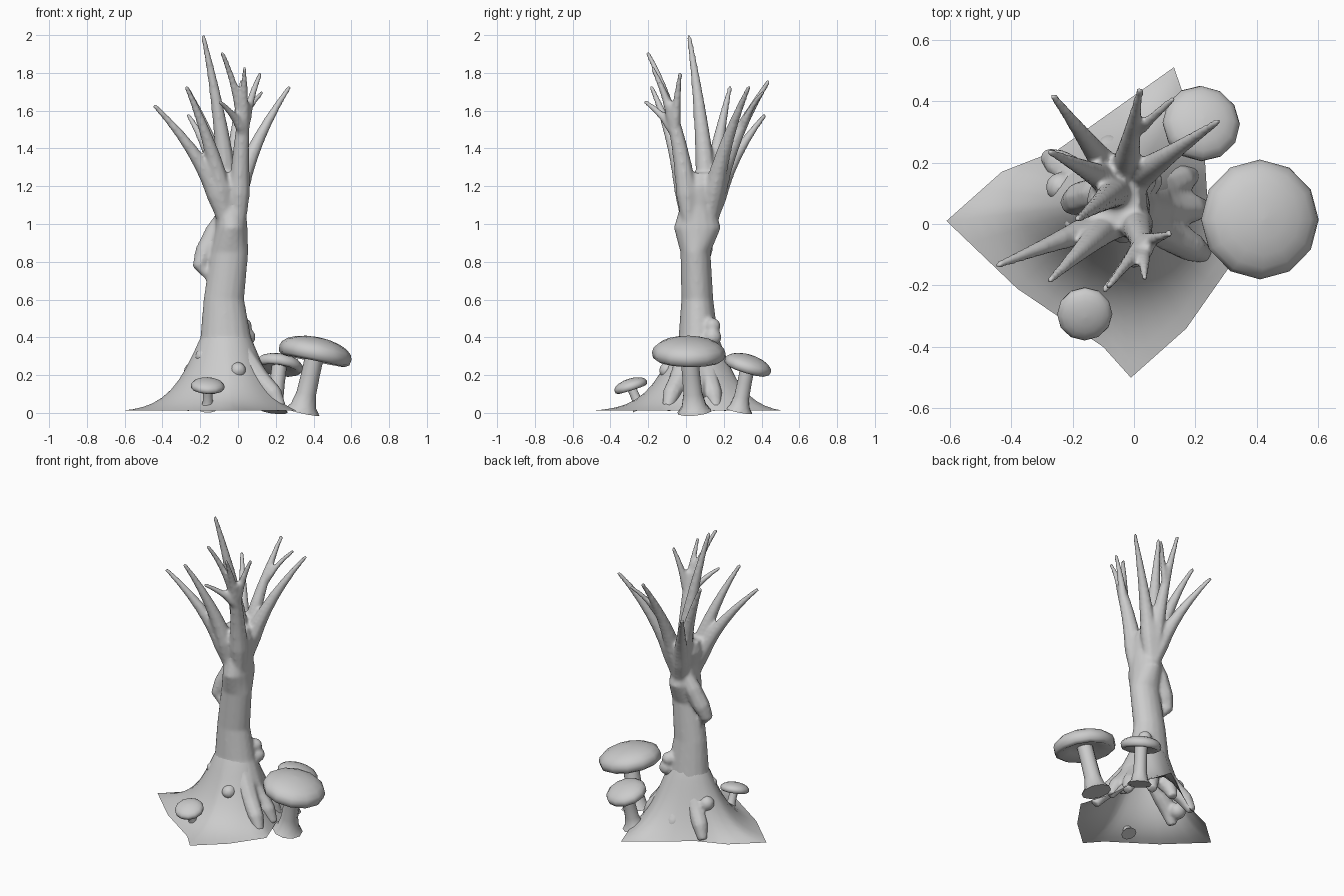
import bpy, bmesh, math
from mathutils import Vector

if "Cube" in bpy.data.objects:
    bpy.data.objects.remove(bpy.data.objects["Cube"])


def circle(n):
    return [Vector((math.cos(2 * math.pi * k / n), math.sin(2 * math.pi * k / n), 0)) for k in range(n)]


def loft(bm, rings, caps=True):
    """Skin a list of equal-length point rings."""
    vs = [[bm.verts.new(p) for p in ring] for ring in rings]
    n = len(vs[0])
    for a, b in zip(vs, vs[1:]):
        for i in range(n):
            bm.faces.new((a[i], a[(i + 1) % n], b[(i + 1) % n], b[i]))
    if caps:
        bm.faces.new(vs[0][::-1])
        bm.faces.new(vs[-1])


def tube(bm, path, radii, sides=8):
    """Tapered tube along a path that runs bottom to top."""
    rings = []
    for i, (p, r) in enumerate(zip(path, radii)):
        tangent = path[min(i + 1, len(path) - 1)] - path[max(i - 1, 0)]
        q = Vector((0, 0, 1)).rotation_difference(tangent)
        rings.append([p + q @ c * r for c in circle(sides)])
    loft(bm, rings)


def branch(bm, base, tip, r, end=.013, steps=8):
    """Limb that starts upright and slim inside its parent, then leans out to its tip."""
    a, b = Vector(base), Vector(tip)
    mid = a.lerp(b, .2)
    mid.z = a.z * .5 + b.z * .5
    ts = [i / steps for i in range(steps + 1)]
    path = [a * (1 - t) ** 2 + mid * 2 * t * (1 - t) + b * t * t for t in ts]
    tube(bm, path, [(end + (r - end) * (1 - t) ** 1.1) * min(1, .6 + 1.6 * t) for t in ts])


def finish(bm, name, angle=50):
    bmesh.ops.recalc_face_normals(bm, faces=bm.faces)
    me = bpy.data.meshes.new(name)
    bm.to_mesh(me)
    bm.free()
    ob = bpy.data.objects.new(name, me)
    bpy.context.collection.objects.link(ob)
    bpy.ops.object.select_all(action='DESELECT')
    bpy.context.view_layer.objects.active = ob
    ob.select_set(True)
    bpy.ops.object.shade_smooth_by_angle(angle=math.radians(angle))
    return ob


# Trunk: stacked ellipses (centre x, centre y, radius x, radius y, z)
bm = bmesh.new()
TRUNK = [(-.05, .05, .18, .14, .26), (-.065, .065, .135, .105, .4), (-.075, .06, .108, .085, .6),
         (-.045, .05, .1, .08, .85), (-.035, .06, .085, .125, .98), (-.04, .06, .082, .09, 1.1),
         (-.055, .07, .1, .115, 1.2), (-.06, .07, .08, .09, 1.27)]
loft(bm, [[Vector((x + rx * c.x, y + ry * c.y, z)) for c in circle(16)] for x, y, rx, ry, z in TRUNK])

# Limbs grow in two groups, each from one crotch inside the trunk
LEFT, BACK = (-.06, .02, 1), (-.04, .12, 1)
GROUPS = {
    LEFT: [(-.445, -.135, 1.63), (-.275, -.185, 1.73)],
    BACK: [(-.185, .015, 2.0), (-.275, .235, 1.73), (-.265, .42, 1.58), (.275, .335, 1.73), (.02, .44, 1.76)],
}
for base, tips in GROUPS.items():
    for tip in tips:
        branch(bm, base, tip, .072)

# Front limb splitting into twigs, and a twig on the rear limb
branch(bm, (0, .02, 1), (.035, -.09, 1.64), .07, .03)
for tip in ((-.085, -.205, 1.91), (.035, -.18, 1.83), (.12, -.03, 1.8), (-.1, -.22, 1.65)):
    branch(bm, (.03, -.06, 1.47), tip, .035)
branch(bm, (.01, .3, 1.5), (.13, .41, 1.7), .024)

# Broken branch hanging on the left
tube(bm, [Vector(p) for p in ((-.16, .06, .72), (-.2, .07, .78), (-.175, .085, .85), (-.12, .1, .96), (-.05, .11, 1.08))],
     (.02, .044, .055, .055, .04))

# Roots climbing from their feet to the trunk
for foot in ((-.3, .01), (-.28, .22), (-.08, .28), (.08, .27), (.23, .05), (.19, .16), (.23, -.1)):
    f, top = Vector((*foot, .02)), Vector((-.05, .06, .42))
    tube(bm, [f.lerp(top, t) + Vector((0, 0, .02 * math.sin(9 * t))) for t in (0, .15, .4, .6, .9)],
         (.03, .05, .058, .065, .05))

# Burls and shelf growths
for p, r in (((0, -.1, .225), .045), ((.045, .14, .4), .05), ((.03, .14, .46), .045),
             ((-.29, .07, .09), .055), ((-.24, .12, .22), .05), ((-.19, .0, .3), .04)):
    for v in bmesh.ops.create_icosphere(bm, subdivisions=2, radius=r)['verts']:
        v.co += Vector(p)
tree = finish(bm, "dead_tree", 80)
m = tree.modifiers.new("fuse", 'REMESH')
m.mode, m.voxel_size, m.use_smooth_shade = 'VOXEL', .01, True
m = tree.modifiers.new("soften", 'SMOOTH')
m.factor, m.iterations = .5, 8

# Ground mound: open skirt falling from the trunk to an irregular sheet outline
CORNERS = [(.31, -.14), (.24, .06), (.23, .22), (.13, .51), (-.25, .24), (-.43, .17),
           (-.61, .01), (-.38, -.21), (-.1, -.4), (-.01, -.5), (.17, -.34)]
outline = [Vector(a).lerp(Vector(b), s / 3) for a, b in zip(CORNERS, CORNERS[1:] + CORNERS[:1]) for s in range(3)]
bm = bmesh.new()
rings = []
for i in range(11):
    t = (i / 10) ** 1.3
    ring = []
    for p in outline:
        a = math.atan2(p.y - .06, p.x + .06)
        inner = Vector((-.065 + .125 * math.cos(a), .065 + .1 * math.sin(a)))
        d = (p - inner).length
        g, G = (math.exp(-(k * d / .14) ** 1.2) for k in (t, 1))
        ring.append((*inner.lerp(p, t), .012 + .4 * (g - G) / (1 - G)))
    rings.append(ring)
loft(bm, rings, caps=False)
finish(bm, "ground_mound", 80)


# Mushrooms: lathed, tilted, thick-lipped cap and flared stem
def mushroom(name, centre, R, up, foot, r):
    c, f = Vector(centre), Vector(foot)
    q = Vector((0, 0, 1)).rotation_difference(Vector(up))
    dome = [(math.sin(a), .43 * math.cos(a) - .06) for a in (math.pi / 2 * (k + .1) / 5.1 for k in range(6))]
    profile = dome + [(.97, -.22), (.85, -.29), (.5, -.16), (.02, -.1)]
    bm = bmesh.new()
    loft(bm, [[c + q @ Vector((R * k * p.x, R * k * p.y, R * h)) for p in circle(12)] for k, h in profile])
    finish(bm, name + "_cap", 70)
    bm = bmesh.new()
    ts = (0, .1, .3, .6, .95)
    tube(bm, [f.lerp(c, t) for t in ts], [r * (.9 + .8 * math.exp(-9 * t)) for t in ts], 10)
    finish(bm, name + "_stem")


mushroom("large_mushroom", (.412, .015, .33), .195, (.2, .02, 1), (.34, .045, .005), .055)
mushroom("middle_mushroom", (.22, .33, .26), .127, (.15, .3, 1), (.19, .28, .01), .044)
mushroom("small_mushroom", (-.16, -.295, .148), .09, (.05, -.32, 1), (-.16, -.24, .02), .028)
